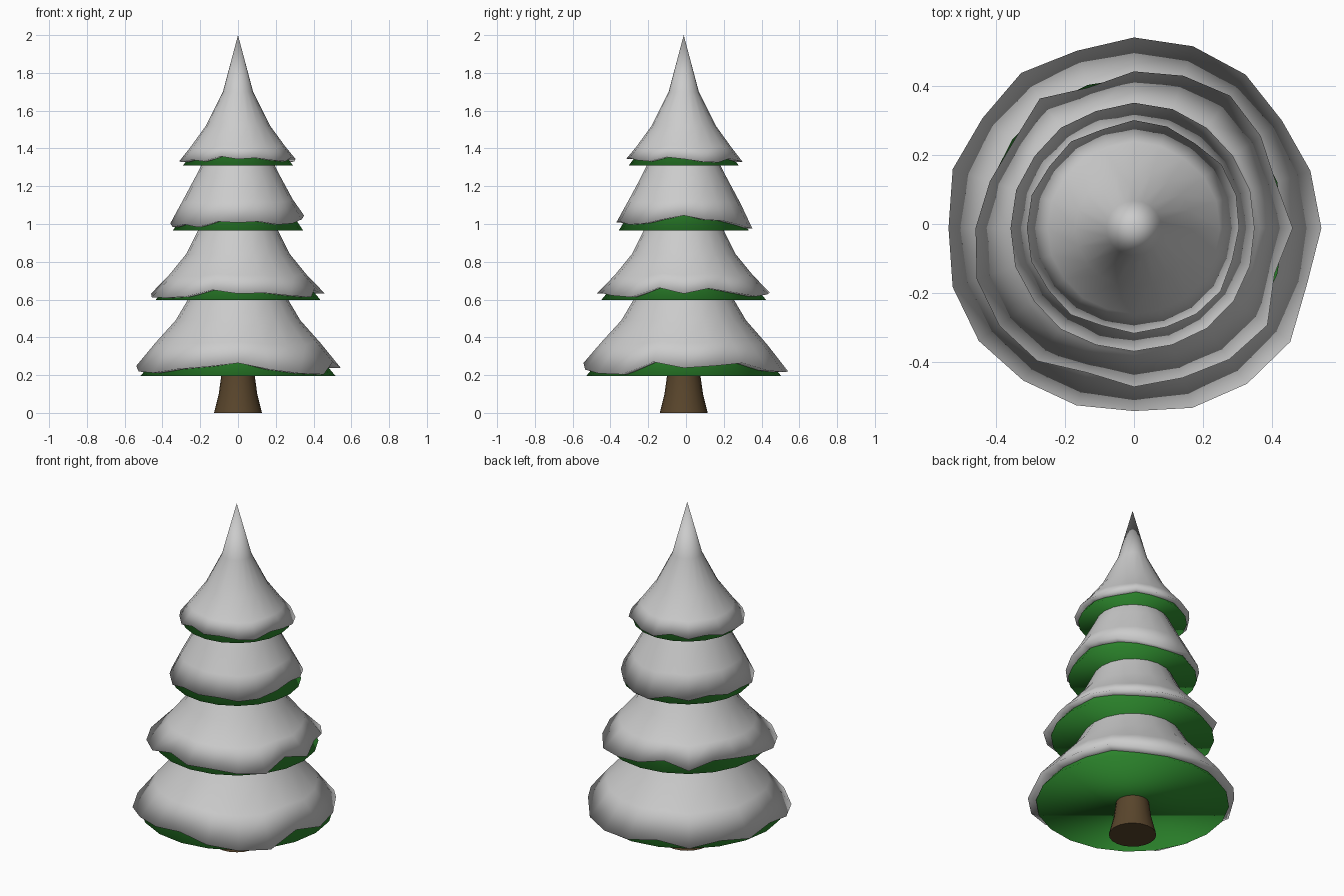
import bpy, math

if "Cube" in bpy.data.objects:
    bpy.data.objects.remove(bpy.data.objects["Cube"])

SIDES = 20
AXIS_Y = -0.012


def material(name, color):
    m = bpy.data.materials.new(name)
    m.diffuse_color = color
    m.use_nodes = True
    m.node_tree.nodes["Principled BSDF"].inputs["Base Color"].default_value = m.diffuse_color
    return m


green = material("needle_green", (0.025, 0.235, 0.025, 1))
brown = material("bark_brown", (0.1, 0.06, 0.025, 1))


def ring(points):
    """Ring of vertices from one (radius, z) pair per side."""
    out = []
    for k, (r, z) in enumerate(points):
        a = 2 * math.pi * k / len(points)
        out.append((r * math.cos(a), AXIS_Y + r * math.sin(a), z))
    return out


def loft(name, rings, mat=None, cap_bottom=True, tip=None, sharp=False):
    """Skin stacked rings, closed with a cap or a tip."""
    n = SIDES
    verts = [v for r in rings for v in r]
    faces = []
    for i in range(len(rings) - 1):
        for k in range(n):
            j = (k + 1) % n
            faces.append((i * n + k, i * n + j, (i + 1) * n + j, (i + 1) * n + k))
    top = (len(rings) - 1) * n
    if cap_bottom:
        faces.append(tuple(reversed(range(n))))
    if tip is None:
        faces.append(tuple(range(top, top + n)))
    else:
        verts.append((0, AXIS_Y, tip))
        faces += [(top + k, top + (k + 1) % n, len(verts) - 1) for k in range(n)]
    me = bpy.data.meshes.new(name)
    me.from_pydata(verts, [], faces)
    me.shade_smooth()
    if sharp:
        me.set_sharp_from_angle(angle=math.radians(50))
    if mat:
        me.materials.append(mat)
    ob = bpy.data.objects.new(name, me)
    bpy.context.collection.objects.link(ob)
    return ob


def lathe(name, profile, mat, tip=None, sharp=False):
    return loft(name, [ring([p] * SIDES) for p in profile], mat, tip=tip, sharp=sharp)


# Flared trunk
lathe("trunk", [(0.127, 0), (0.102, 0.1), (0.088, 0.2), (0.085, 0.25)], brown, sharp=True)

# Tiers: green base radius and height, slope, snow rim radius and height, rim fall-off,
# snow profile above the rim, tip height, uneven rim heights (thousandths above base)
tiers = [
    dict(r=0.517, z=0.194, s=0.82, rim=(0.543, 0.24), fall=0.5,
         top=[(0.437, 0.37), (0.33, 0.49), (0.265, 0.6), (0.22, 0.66)],
         tip=None, drip=[44, 55, 70, 30, 22, 25, 50, 18, 45, 25, 55, 25, 18, 38, 50, 70, 35, 15, 10, 76]),
    dict(r=0.437, z=0.597, s=0.82, rim=(0.457, 0.635), fall=1.0,
         top=[(0.365, 0.73), (0.275, 0.84), (0.21, 0.97), (0.18, 1.02)],
         tip=None, drip=[34, 62, 40, 20, 30, 40, 66, 30, 64, 55, 35, 15, 12, 18, 54, 34, 38, 24, 16, 66]),
    dict(r=0.345, z=0.965, s=0.65, rim=(0.357, 1.01), fall=0.2,
         top=[(0.295, 1.12), (0.225, 1.25), (0.19, 1.32), (0.16, 1.36)],
         tip=None, drip=[80, 58, 52, 32, 14, 10, 44, 28, 48, 32, 38, 18, 34, 18, 48, 42, 48, 32, 38, 60]),
    dict(r=0.291, z=1.31, s=0.75, rim=(0.307, 1.34), fall=0.5,
         top=[(0.25, 1.41), (0.17, 1.52), (0.08, 1.70)],
         tip=2.0, drip=[34, 20, 16, 38, 24, 17, 42, 22, 36, 20, 22, 17, 30, 22, 48, 33, 40, 28, 22, 44]),
]

for i, t in enumerate(tiers, 1):
    # Green branch skirt
    h = 0.3
    lathe(f"branch_tier_{i}", [(t["r"], t["z"]), (t["r"] - t["s"] * h, t["z"] + h)], green,
          tip=t["z"] + h + 0.1)

    # Snow cap with an uneven drooping rim and a thin underside lip
    heights = [t["z"] + d / 1000 for d in t["drip"]]
    rim_r, rim_z = t["rim"]
    lip = [(t["r"] - t["s"] * (z - t["z"]) - 0.02, z) for z in heights]
    rim = [(rim_r - t["fall"] * (z - rim_z), z) for z in heights]
    rings = [ring(lip), ring(rim)]
    for n, (r, z) in enumerate(t["top"]):
        wave = 0.3 if n == 0 else 0.0
        rings.append(ring([(r + wave * (rim_z - hz) * 0.5, z + wave * (hz - rim_z)) for hz in heights]))
    loft(f"snow_tier_{i}", rings, cap_bottom=False, tip=t["tip"])
